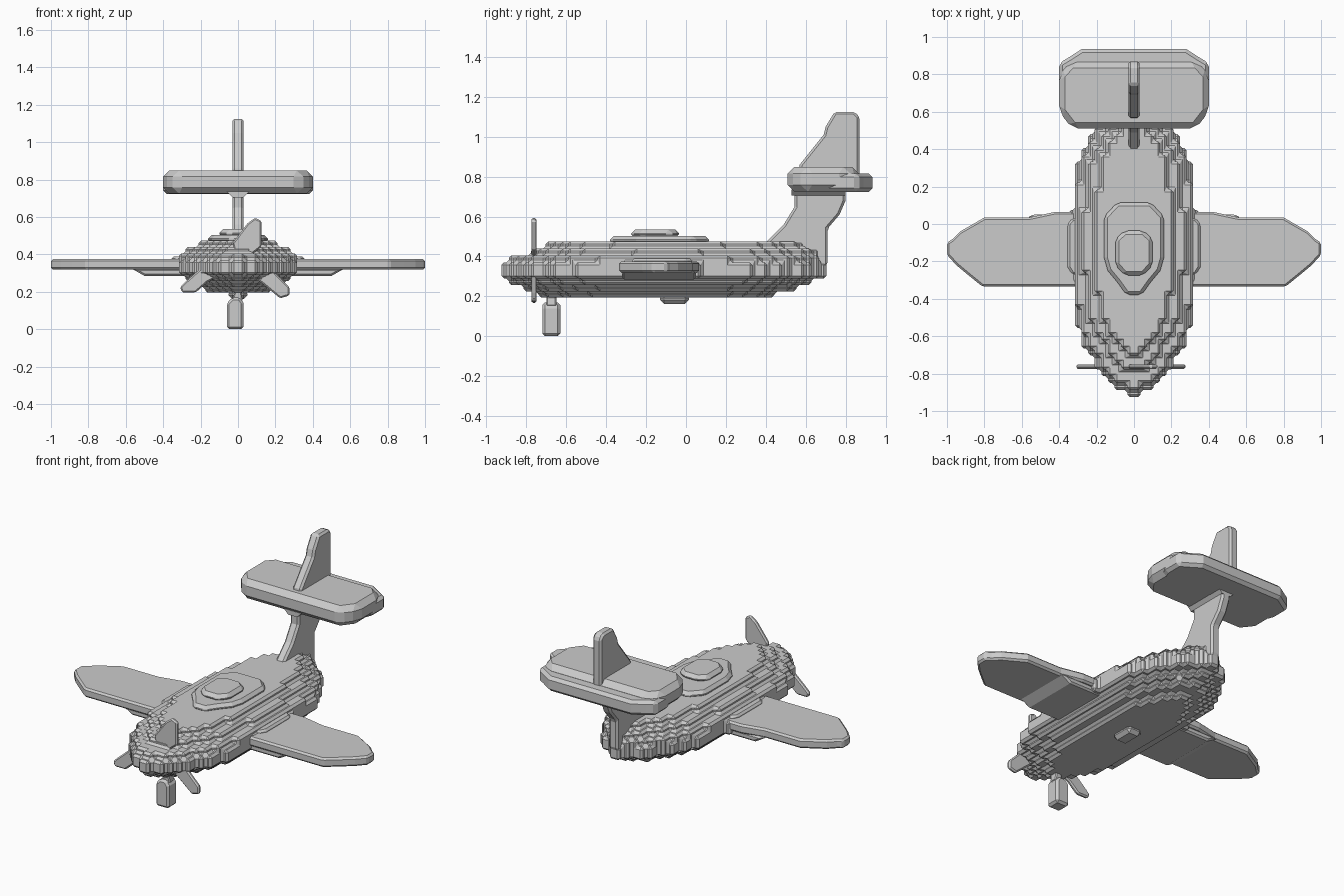
import bpy, bmesh
from mathutils import Vector


def finish(name, bm, bevel, mirror=False):
    bmesh.ops.recalc_face_normals(bm, faces=bm.faces[:])
    me = bpy.data.meshes.new(name)
    bm.to_mesh(me)
    bm.free()
    ob = bpy.data.objects.new(name, me)
    bpy.context.collection.objects.link(ob)
    if bevel:
        m = ob.modifiers.new("chamfer", 'BEVEL')
        m.width, m.segments, m.limit_method = bevel, 1, 'ANGLE'
        m.angle_limit = 0.6
    if mirror:
        m = ob.modifiers.new("mirror", 'MIRROR')
        m.use_mirror_merge = False
    return ob


def prism(name, pts, axis, lo, hi, bevel=0.012, mirror=False):
    """Extrude a 2D outline along an axis; the outline uses the other two axes in order."""
    place = {'x': lambda a, b, t: (t, a, b),
             'y': lambda a, b, t: (a, t, b),
             'z': lambda a, b, t: (a, b, t)}[axis]
    bm = bmesh.new()
    face = bm.faces.new([bm.verts.new(place(a, b, lo)) for a, b in pts])
    ext = bmesh.ops.extrude_face_region(bm, geom=[face])
    move = Vector(place(0, 0, hi - lo))
    bmesh.ops.translate(bm, vec=move, verts=[v for v in ext['geom'] if isinstance(v, bmesh.types.BMVert)])
    return finish(name, bm, bevel, mirror)


def both_sides(half):
    """Complete a right-hand outline (x, y) with its mirror image."""
    return half + [(-x, y) for x, y in reversed(half)]


# Fuselage: stepped block body; each level is z_top, half width, front y, back y
DX, DY, Y0, MID = 0.035, 0.037, -0.925, -0.12
Z_BASE = 0.195
LEVELS = [(0.225, 0.18, -0.74, 0.45), (0.257, 0.24, -0.81, 0.58),
          (0.290, 0.29, -0.88, 0.64), (0.370, 0.33, -0.94, 0.71),
          (0.405, 0.31, -0.90, 0.69), (0.440, 0.26, -0.80, 0.66),
          (0.475, 0.20, -0.71, 0.60)]
zs = [Z_BASE] + [lv[0] for lv in LEVELS]
cells = set()
for k, (_, hw, front, back) in enumerate(LEVELS):
    for j in range(46):
        y = Y0 + (j + 0.5) * DY
        t = abs((y - MID) / ((front if y < MID else back) - MID))
        width = hw * (1 - t ** 3.5) if t < 1 else 0
        for i in range(-10, 10):
            if abs((i + 0.5) * DX) < width + 0.004:
                cells.add((i, j, k))

bm = bmesh.new()
grid = {}


def corner(i, j, k):
    if (i, j, k) not in grid:
        grid[i, j, k] = bm.verts.new((i * DX, Y0 + j * DY, zs[k]))
    return grid[i, j, k]


for c in cells:
    for ax in range(3):
        for side in (0, 1):
            n = list(c)
            n[ax] += 2 * side - 1
            if tuple(n) in cells:
                continue
            quad = []
            for u, v in ((0, 0), (1, 0), (1, 1), (0, 1)):
                p = list(c)
                p[ax] += side
                p[(ax + 1) % 3] += u
                p[(ax + 2) % 3] += v
                quad.append(corner(*p))
            bm.faces.new(quad if side else quad[::-1])
bmesh.ops.dissolve_limit(bm, angle_limit=0.02, verts=bm.verts[:], edges=bm.edges[:])
finish("fuselage", bm, 0.013)

# Cockpit canopy in two tiers, and belly hatch
prism("canopy_base", both_sides([(0.04, -0.38), (0.09, -0.31), (0.14, -0.25), (0.16, -0.18),
                                 (0.16, 0.04), (0.09, 0.115)]), 'z', 0.46, 0.503, 0.018)
prism("canopy_top", both_sides([(0.05, -0.275), (0.10, -0.22), (0.10, -0.08), (0.05, -0.035)]),
      'z', 0.49, 0.535, 0.02)
prism("belly_hatch", both_sides([(0.05, -0.13), (0.05, 0.015)]), 'z', 0.162, 0.21, 0.02)

# Wings with root fairings
prism("wings", [(0.2, 0.065), (0.42, 0.065), (0.56, 0.035), (0.80, 0.035), (0.86, 0.0),
                (0.93, -0.04), (0.97, -0.08), (1.0, -0.10), (1.0, -0.165), (0.95, -0.22),
                (0.89, -0.27), (0.81, -0.335), (0.2, -0.335)], 'z', 0.318, 0.375, 0.011, True)
prism("wing_fairings", [(0.2, 0.285), (0.50, 0.285), (0.57, 0.325), (0.2, 0.325)],
      'y', -0.32, 0.05, 0.01, True)
prism("shoulder_fairings", [(0.2, 0.03), (0.33, 0.03), (0.355, 0.0), (0.355, -0.23),
                            (0.33, -0.27), (0.2, -0.27)], 'z', 0.36, 0.39, 0.012, True)

# Tail fin: swept stem and upper blade
prism("tail_stem", [(0.38, 0.45), (0.49, 0.56), (0.545, 0.65), (0.545, 0.78), (0.80, 0.78),
                    (0.80, 0.68), (0.77, 0.61), (0.71, 0.54), (0.71, 0.36), (0.68, 0.33),
                    (0.5, 0.40)], 'x', -0.03, 0.03)
prism("tail_fin", [(0.56, 0.80), (0.57, 0.86), (0.65, 0.96), (0.69, 1.01), (0.70, 1.05),
                   (0.745, 1.125), (0.845, 1.125), (0.87, 1.10), (0.87, 0.80)],
      'x', -0.03, 0.03)

# Tailplane and rear elevator
prism("tailplane", both_sides([(0.33, 0.51), (0.40, 0.60), (0.40, 0.80), (0.34, 0.865)]),
      'z', 0.725, 0.848, 0.032)
prism("elevator", both_sides([(0.38, 0.70), (0.40, 0.75), (0.40, 0.86), (0.35, 0.89),
                              (0.28, 0.935)]), 'z', 0.724, 0.815, 0.018)
prism("tail_joint", [(-0.06, 0.735), (0.06, 0.735), (0.03, 0.705), (-0.03, 0.705)],
      'y', 0.53, 0.80, 0)

# Propeller: three blades in one plane
blades = [[(0.0, 0.34), (-0.03, 0.46), (0.05, 0.565), (0.09, 0.595), (0.125, 0.58), (0.125, 0.44)],
          [(0.0, 0.34), (-0.2, 0.325), (-0.285, 0.25), (-0.31, 0.225), (-0.30, 0.197),
           (-0.225, 0.197), (-0.165, 0.25)],
          [(0.0, 0.34), (0.19, 0.31), (0.275, 0.225), (0.275, 0.18), (0.225, 0.165), (0.135, 0.24)]]
for n, pts in enumerate(blades):
    prism(f"propeller_blade_{n + 1}", pts, 'y', -0.775, -0.75, 0.008)

# Nose leg and wheel block
prism("nose_leg", [(-0.03, 0.23), (-0.02, 0.19), (-0.035, 0.15), (0.025, 0.15), (0.02, 0.19),
                   (0.04, 0.23)], 'y', -0.70, -0.65, 0.006)
prism("nose_wheel", [(-0.06, 0.0), (0.03, 0.0), (0.03, 0.14), (0.01, 0.17), (-0.03, 0.17),
                     (-0.06, 0.14)], 'y', -0.72, -0.63, 0.013)
